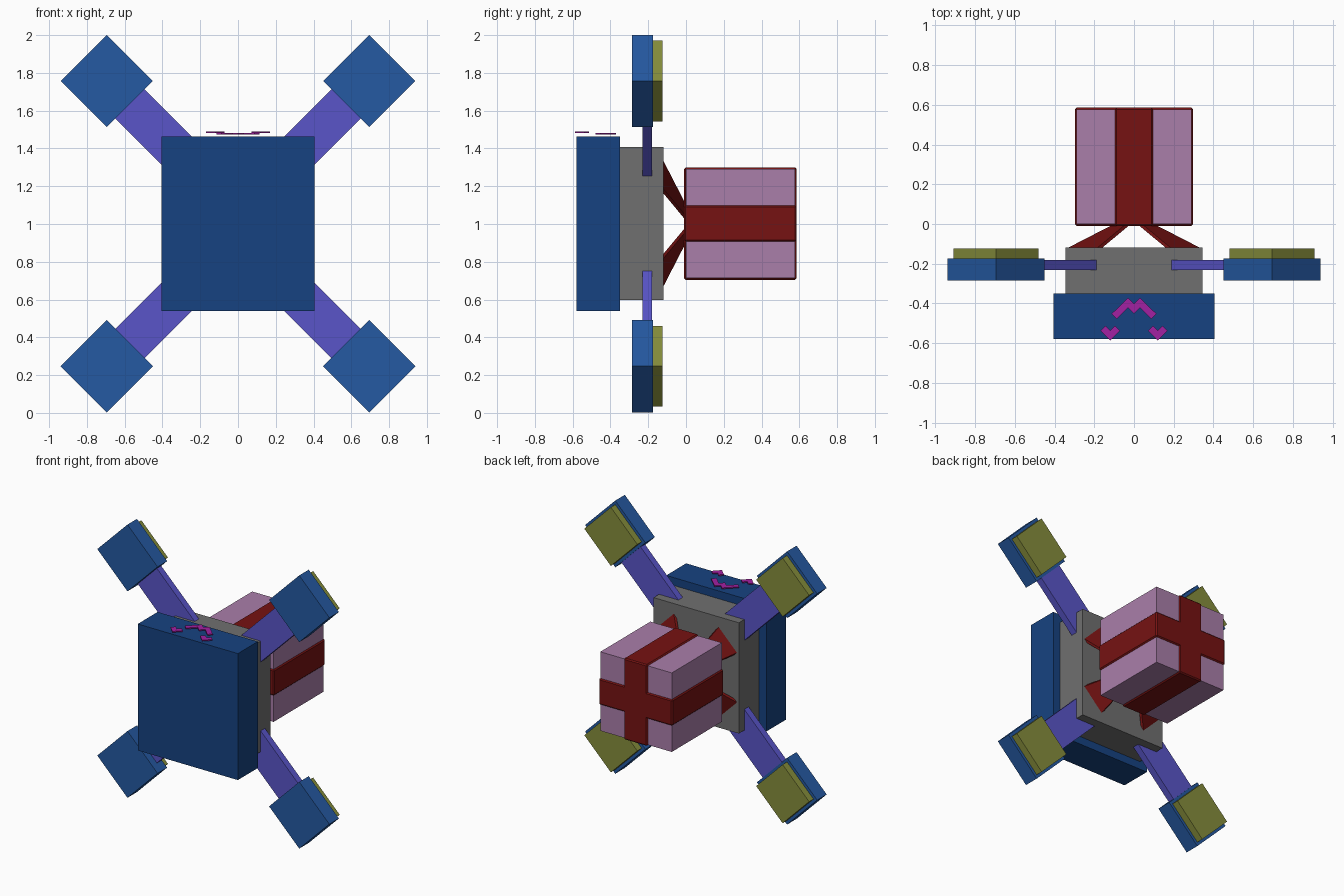
import bpy, bmesh
from math import radians
from mathutils import Vector, Matrix

if "Cube" in bpy.data.objects:
    bpy.data.objects.remove(bpy.data.objects["Cube"])

CZ = 1.002  # height of the model's middle


def material(name, rgb):
    m = bpy.data.materials.new(name)
    m.diffuse_color = (*rgb, 1)
    m.use_nodes = True
    m.node_tree.nodes["Principled BSDF"].inputs["Base Color"].default_value = m.diffuse_color
    return m


NAVY = material("navy", (0.008, 0.055, 0.22))
BLUE = material("blue", (0.018, 0.10, 0.36))
VIOLET = material("violet", (0.10, 0.09, 0.58))
GREY = material("dark_grey", (0.16, 0.16, 0.16))
OLIVE = material("olive", (0.24, 0.27, 0.045))
PINK = material("pink", (0.40, 0.21, 0.40))
RED = material("red", (0.18, 0.006, 0.006))
MAGENTA = material("magenta", (0.36, 0.015, 0.36))


def add(name, bm, mat):
    bmesh.ops.recalc_face_normals(bm, faces=bm.faces)
    me = bpy.data.meshes.new(name)
    bm.to_mesh(me)
    bm.free()
    me.materials.append(mat)
    ob = bpy.data.objects.new(name, me)
    bpy.context.collection.objects.link(ob)
    return ob


def box(name, centre, size, mat, turn=0, bevel=0):
    bm = bmesh.new()
    bmesh.ops.create_cube(bm, size=1, matrix=Matrix.Diagonal((*size, 1)))
    if bevel:
        bmesh.ops.bevel(bm, geom=bm.edges[:], offset=bevel, segments=1, affect='EDGES')
    ob = add(name, bm, mat)
    ob.location = centre
    ob.rotation_euler = (0, radians(turn), 0)
    return ob


def loft(name, a, b, mat):
    """Closed solid between two matching loops of points."""
    bm = bmesh.new()
    va = [bm.verts.new(p) for p in a]
    vb = [bm.verts.new(p) for p in b]
    bm.faces.new(va)
    bm.faces.new(vb[::-1])
    for i in range(len(va)):
        j = (i + 1) % len(va)
        bm.faces.new((va[i], va[j], vb[j], vb[i]))
    return add(name, bm, mat)


def zigzag(name, pts, width, z0, z1, mat):
    """Flat mitred strip following a zigzag line on the xy plane."""
    pts = [Vector(p) for p in pts]
    normals = []
    for p, q in zip(pts, pts[1:]):
        d = (q - p).normalized()
        normals.append(Vector((-d.y, d.x)))
    left, right = [], []
    for i, p in enumerate(pts):
        n0, n1 = normals[max(i - 1, 0)], normals[min(i, len(normals) - 1)]
        m = (n0 + n1) / (1 + n0.dot(n1)) * width / 2
        left.append(p + m)
        right.append(p - m)
    ring = left + right[::-1]
    loft(name, [(*p, z0) for p in ring], [(*p, z1) for p in ring], mat)


# Main body and the grey block behind it
box("body", (0, -0.465, CZ), (0.81, 0.23, 0.925), NAVY)
box("back_block", (0, -0.234, CZ), (0.69, 0.232, 0.81), GREY)

# Four diagonal arms with feet, pads, and the straps to the parcel
for sx in (-1, 1):
    for sz in (-1, 1):
        tag = ("upper" if sz > 0 else "lower") + ("_right" if sx > 0 else "_left")
        turn = -45 * sx * sz
        box("arm_" + tag, (sx * 0.457, -0.206, CZ + sz * 0.519), (0.67, 0.05, 0.219), VIOLET, turn)
        foot = (sx * 0.695, CZ + sz * 0.755)
        box("foot_" + tag, (foot[0], -0.23, foot[1]), (0.345, 0.11, 0.345), BLUE, turn)
        box("pad_" + tag, (foot[0], -0.151, foot[1]), (0.303, 0.054, 0.303), OLIVE, turn)

        # Ribbon strap tapering from the block to the parcel
        def end(c, w, y, t=0.012):
            return [(sx * (c + a * w + b * t), y, CZ + sz * (c - a * w + b * t))
                    for a, b in ((-1, -1), (1, -1), (1, 1), (-1, 1))]
        loft("strap_" + tag, end(0.25, 0.075, -0.122), end(0.058, 0.03, 0.0), RED)

# Parcel with two crossing ribbons
box("parcel", (0, 0.288, CZ), (0.578, 0.578, 0.578), PINK)
box("parcel_ribbon_upright", (0, 0.288, CZ), (0.19, 0.595, 0.595), RED, bevel=0.008)
box("parcel_ribbon_level", (0, 0.288, CZ), (0.595, 0.595, 0.19), RED, bevel=0.008)

# Zigzag marks on top of the body
zigzag("wavy_mark", [(-0.1, -0.465), (-0.03, -0.397), (0, -0.427), (0.03, -0.397), (0.1, -0.465)],
       0.036, 1.473, 1.481, MAGENTA)
for sx in (-1, 1):
    zigzag("small_mark_" + ("right" if sx > 0 else "left"),
           [(sx * 0.12 - 0.037, -0.525), (sx * 0.12, -0.562), (sx * 0.12 + 0.037, -0.525)],
           0.036, 1.481, 1.489, MAGENTA)
